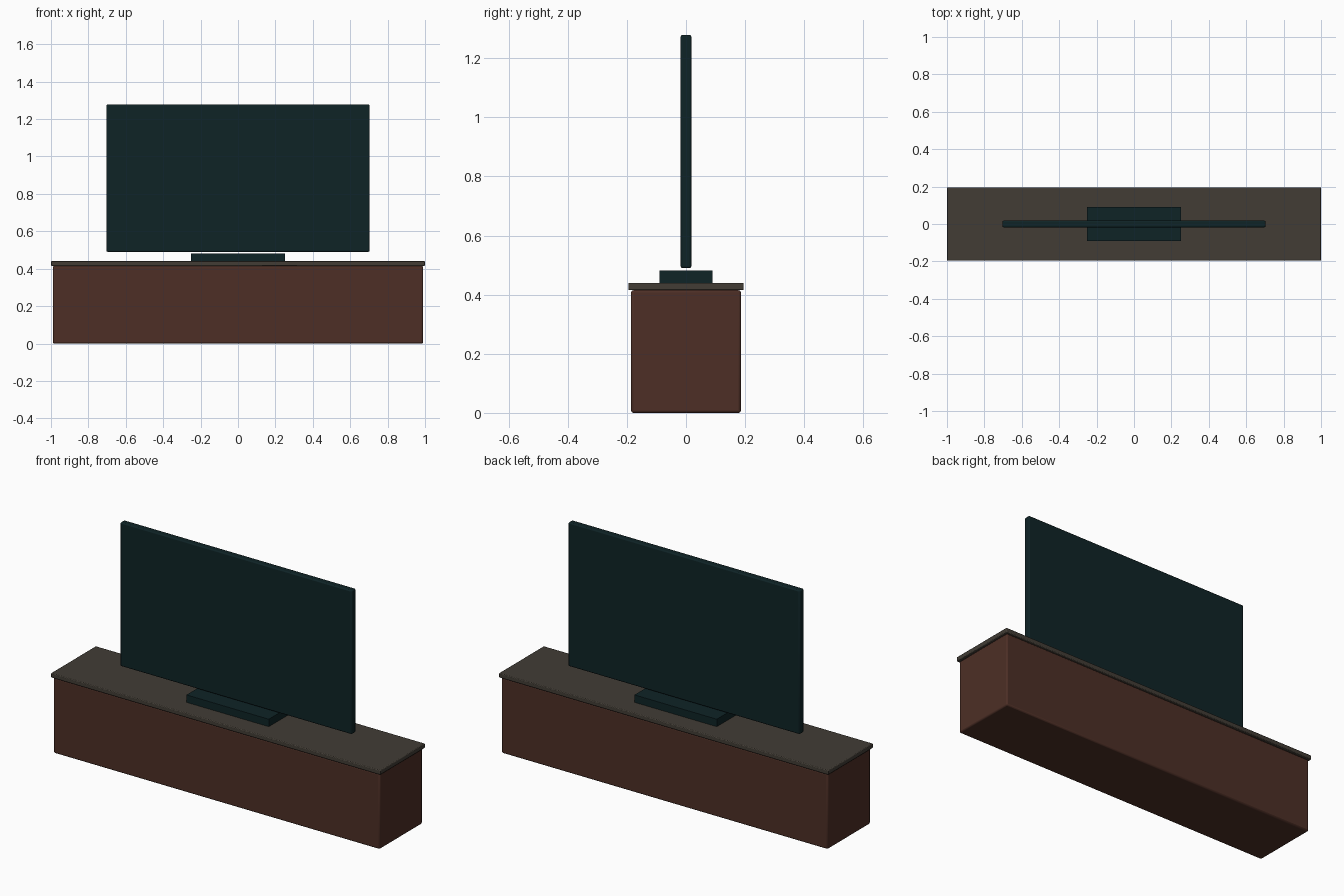
import bpy

if "Cube" in bpy.data.objects:
    bpy.data.objects.remove(bpy.data.objects["Cube"])


def material(name, rgb):
    m = bpy.data.materials.new(name)
    m.diffuse_color = (*rgb, 1.0)
    m.use_nodes = True
    m.node_tree.nodes["Principled BSDF"].inputs["Base Color"].default_value = m.diffuse_color
    return m


BROWN = material("dark_brown_wood", (0.074, 0.028, 0.019))
GREY = material("warm_grey_top", (0.054, 0.046, 0.036))
BLACK = material("teal_black_plastic", (0.0045, 0.017, 0.0195))


def box(name, hx, hy, z0, z1, mat, bevel=0.0):
    """Box centred on x = y = 0, with optional rounded edges."""
    bpy.ops.mesh.primitive_cube_add(size=2, location=(0, 0, (z0 + z1) / 2))
    ob = bpy.context.object
    ob.name = name
    ob.scale = (hx, hy, (z1 - z0) / 2)
    bpy.ops.object.transform_apply(location=False, rotation=False, scale=True)
    ob.data.materials.append(mat)
    if bevel:
        mod = ob.modifiers.new("rounded_edges", 'BEVEL')
        mod.width = bevel
        mod.segments = 2
        bpy.ops.object.shade_smooth_by_angle(angle=0.6)
    return ob


# Cabinet body and its overhanging top board
box("cabinet_body", 0.99, 0.186, 0.0, 0.415, BROWN, 0.008)
box("cabinet_top", 1.0, 0.195, 0.415, 0.44, GREY, 0.004)

# Television: low stand block and thin panel just above it
box("screen_stand", 0.25, 0.09, 0.43, 0.481, BLACK)
box("screen_panel", 0.703, 0.018, 0.49, 1.279, BLACK, 0.006)
